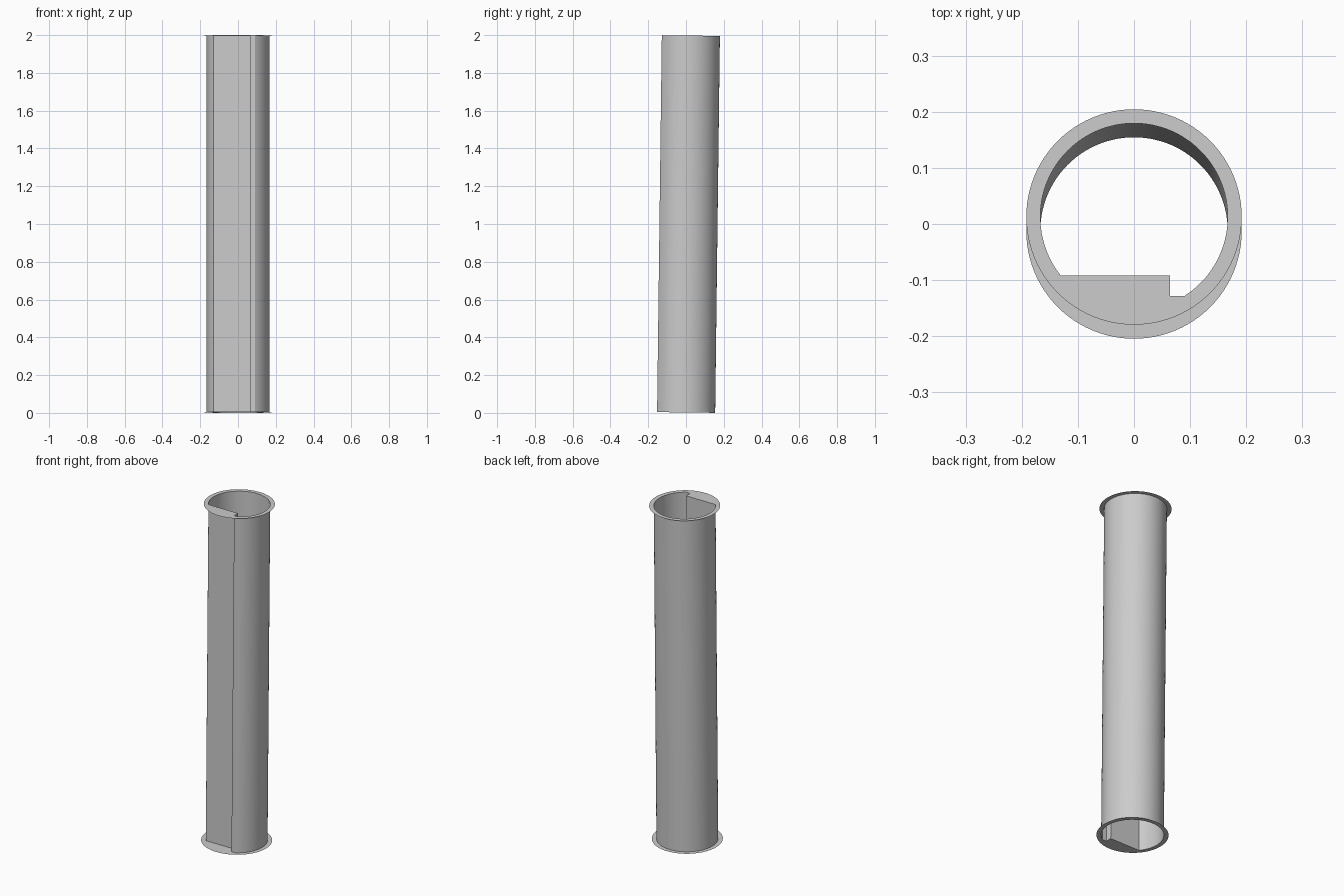
import bpy, bmesh, math
from mathutils import Matrix

if "Cube" in bpy.data.objects:
    bpy.data.objects.remove(bpy.data.objects["Cube"])

R_TUBE, R_FLANGE = 0.167, 0.192
FLAT_Y, STEP_Y, STEP_X = -0.104, -0.1405, 0.064
TILT, LENGTH, SEGS = 0.0125, 1.9953, 96

# Whole duct leans very slightly towards the back
PLACE = Matrix.Translation((0, 0, 1)) @ Matrix.Rotation(-TILT, 4, 'X')


def section():
    """Duct cross-section: large arc, flat front and a small step."""
    a0 = math.asin(STEP_Y / R_TUBE)
    a1 = math.pi - math.asin(FLAT_Y / R_TUBE)
    pts = [(R_TUBE * math.cos(a0 + (a1 - a0) * i / SEGS),
            R_TUBE * math.sin(a0 + (a1 - a0) * i / SEGS)) for i in range(SEGS + 1)]
    return pts + [(STEP_X, FLAT_Y), (STEP_X, STEP_Y)]


def finish(bm, name, smooth=False):
    bm.transform(PLACE)
    mesh = bpy.data.meshes.new(name)
    bm.to_mesh(mesh)
    bm.free()
    ob = bpy.data.objects.new(name, mesh)
    bpy.context.collection.objects.link(ob)
    if smooth:
        bpy.ops.object.select_all(action='DESELECT')
        bpy.context.view_layer.objects.active = ob
        ob.select_set(True)
        bpy.ops.object.shade_smooth_by_angle(angle=math.radians(30))


def edge_loop(bm, pts, z):
    vs = [bm.verts.new((x, y, z)) for x, y in pts]
    edges = [bm.edges.new((v, vs[(i + 1) % len(vs)])) for i, v in enumerate(vs)]
    return vs, edges


# Thin duct wall
bm = bmesh.new()
low, _ = edge_loop(bm, section(), -LENGTH / 2)
high, _ = edge_loop(bm, section(), LENGTH / 2)
for i in range(len(low)):
    j = (i + 1) % len(low)
    bm.faces.new((low[i], low[j], high[j], high[i]))
finish(bm, "duct_wall", smooth=True)

# Flat flange sheets, round outside and cut to the duct section inside
circle = [(R_FLANGE * math.cos(2 * math.pi * i / SEGS),
           R_FLANGE * math.sin(2 * math.pi * i / SEGS)) for i in range(SEGS)]
for name, side in (("bottom_flange", -1), ("top_flange", 1)):
    bm = bmesh.new()
    z = side * LENGTH / 2
    edges = edge_loop(bm, circle, z)[1] + edge_loop(bm, section(), z)[1]
    bmesh.ops.triangle_fill(bm, use_beauty=True, use_dissolve=False,
                            edges=edges, normal=(0, 0, side))
    for f in bm.faces:
        f.normal_update()
        if f.normal.z * side < 0:
            f.normal_flip()
    finish(bm, name)
